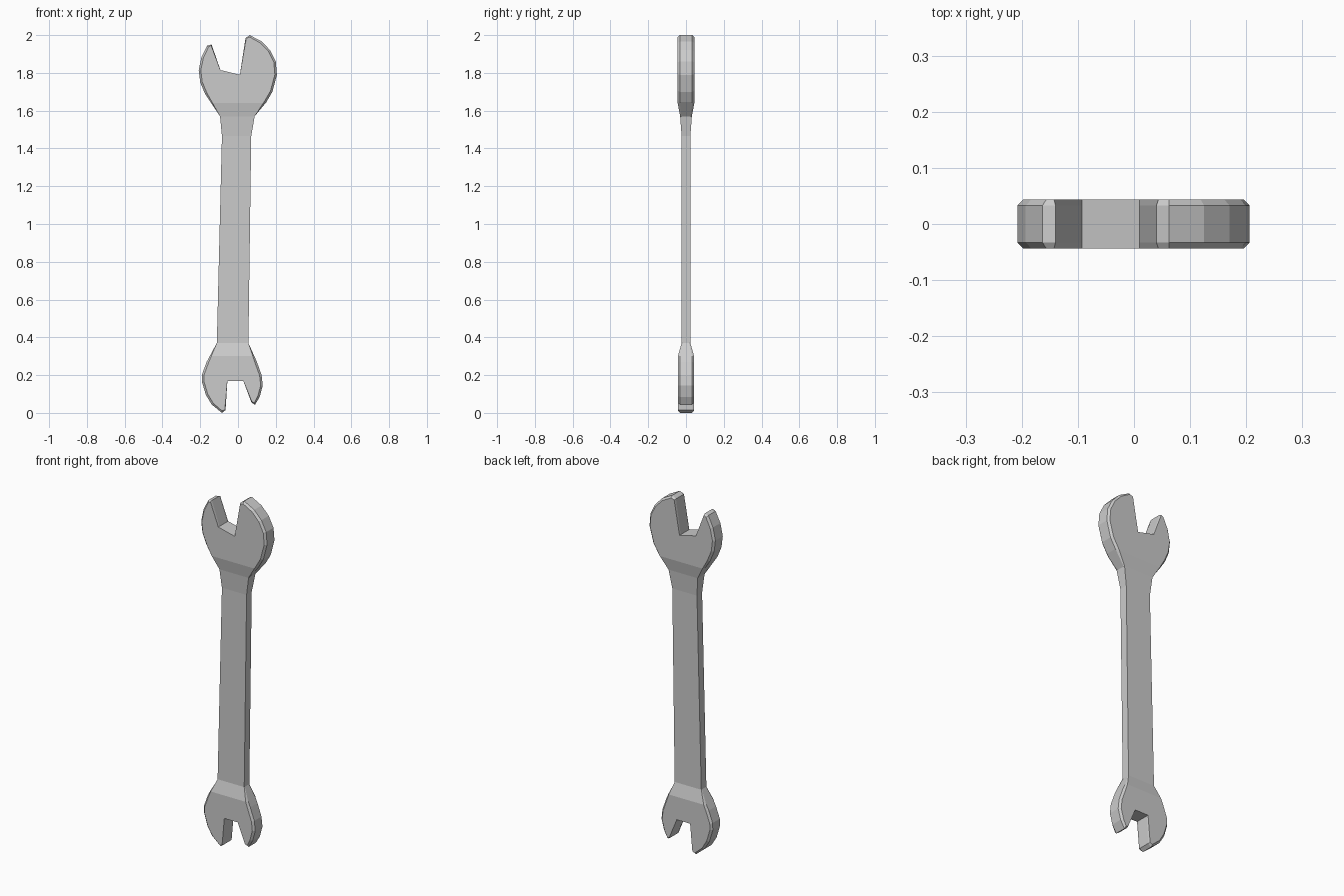
import bpy, bmesh
from mathutils import Vector

if "Cube" in bpy.data.objects:
    bpy.data.objects.remove(bpy.data.objects["Cube"])

# Outlines in the x-z plane, clockwise from the front: (x, z, chamfer weight)
upper_head_right = [(-.093, 1.815, 0), (.01, 1.79, 0), (.04, 1.985, .4), (.062, 2.0, 1),
                    (.125, 1.967, 1), (.17, 1.92, 1), (.2, 1.86, 1), (.206, 1.79, 1),
                    (.182, 1.7, 1), (.15, 1.645, 1), (.088, 1.57, 0)]
handle_right = [(.07, 1.465, 0), (.055, .37, 0)]
lower_head = [(.1, .27, 1), (.125, .2, 1), (.131, .145, 1), (.115, .085, 1), (.09, .043, 1),
              (.071, .055, .4), (.028, .17, 0), (-.056, .17, 0), (-.066, .015, .4),
              (-.085, .0, 1), (-.14, .045, 1), (-.17, .095, 1), (-.191, .165, 1),
              (-.19, .205, 1), (-.166, .27, 1)]
handle_left = [(-.112, .37, 0), (-.085, 1.465, 0)]
upper_head_left = [(-.095, 1.57, 0), (-.175, 1.69, 1), (-.2, 1.75, 1), (-.208, 1.815, 1),
                   (-.193, 1.885, 1), (-.163, 1.945, 1), (-.14, 1.95, .5)]
outline = upper_head_right + handle_right + lower_head + handle_left + upper_head_left

# Half thickness along the height: thick heads tapering into a thin handle
levels = [(0, .043), (.3, .043), (.37, .023), (1.465, .023), (1.57, .031), (1.64, .044), (2, .044)]


def half_thickness(z):
    for (z0, t0), (z1, t1) in zip(levels, levels[1:]):
        if z <= z1 + 1e-5:
            return t0 + (t1 - t0) * (z - z0) / (z1 - z0)
    return levels[-1][1]


def inset(points, amount):
    out = []
    n = len(points)
    for i, (x, z, w) in enumerate(points):
        p, q = points[i - 1], points[(i + 1) % n]
        d = (Vector((x - p[0], z - p[1])).normalized()
             + Vector((q[0] - x, q[1] - z)).normalized()).normalized()
        out.append((x + d.y * amount * w, z - d.x * amount * w))
    return out


# Chamfered solid with unit depth
bm = bmesh.new()
rim = [(x, z) for x, z, w in outline]
face = inset(outline, .011)
rings = [[bm.verts.new((x, y, z)) for x, z in pts]
         for y, pts in ((-1, face), (-.75, rim), (.75, rim), (1, face))]
for a, b in zip(rings, rings[1:]):
    for i in range(len(a)):
        j = (i + 1) % len(a)
        bm.faces.new((a[i], a[j], b[j], b[i]))
bm.faces.new(rings[0])
bm.faces.new(rings[-1])

# Cut at each taper line, then scale the depth
for z, t in levels[1:-1]:
    bmesh.ops.bisect_plane(bm, geom=bm.verts[:] + bm.edges[:] + bm.faces[:], dist=1e-5,
                           plane_co=(0, 0, z), plane_no=(0, 0, 1))
for v in bm.verts:
    v.co.y *= half_thickness(v.co.z)
bmesh.ops.recalc_face_normals(bm, faces=bm.faces[:])

mesh = bpy.data.meshes.new("open_end_wrench")
bm.to_mesh(mesh)
bm.free()
obj = bpy.data.objects.new("open_end_wrench", mesh)
bpy.context.collection.objects.link(obj)
